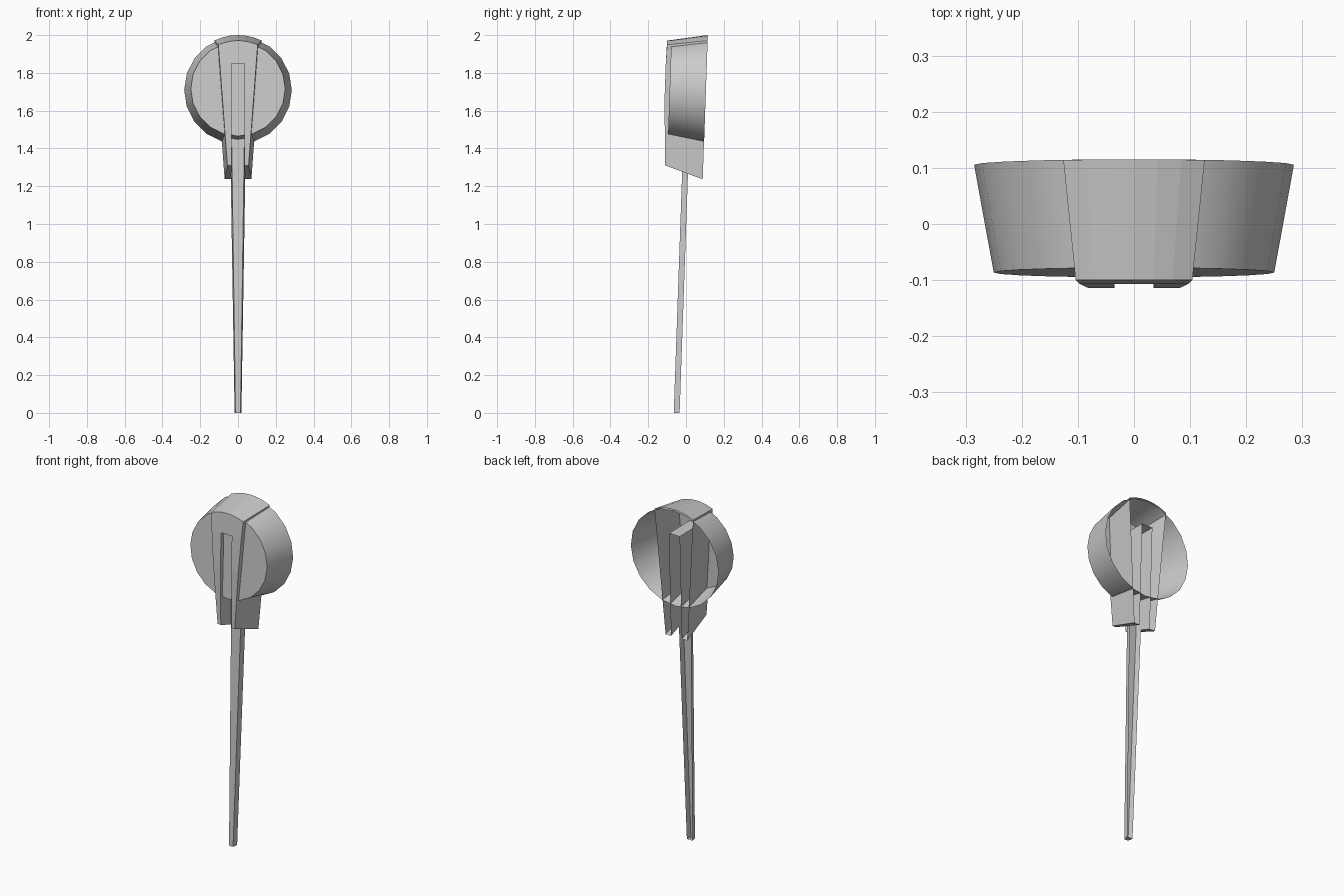
import bpy, bmesh, math
from mathutils import Matrix

if "Cube" in bpy.data.objects:
    bpy.data.objects.remove(bpy.data.objects["Cube"])

LEAN = math.tan(math.radians(2.0))   # everything leans back slightly
CZ = 1.712                           # height of the cup axis


def lean(z):
    return (z - CZ) * LEAN


def finish(bm, name, smooth=False):
    bmesh.ops.recalc_face_normals(bm, faces=bm.faces)
    # open shells: make the front faces point towards -y
    front = min(bm.faces, key=lambda f: f.calc_center_median().y)
    if front.normal.y > 0:
        bmesh.ops.reverse_faces(bm, faces=bm.faces)
    me = bpy.data.meshes.new(name)
    bm.to_mesh(me)
    bm.free()
    ob = bpy.data.objects.new(name, me)
    bpy.context.collection.objects.link(ob)
    if smooth:
        bpy.ops.object.select_all(action='DESELECT')
        bpy.context.view_layer.objects.active = ob
        ob.select_set(True)
        bpy.ops.object.shade_smooth_by_angle(angle=math.radians(30))
    return ob


# Cup: tapered drum with a closed front and an open back
bm = bmesh.new()
bmesh.ops.create_cone(bm, cap_ends=True, segments=20, radius1=0.285, radius2=0.25, depth=0.192)
back = [f for f in bm.faces if len(f.verts) > 4 and f.calc_center_median().z < 0]
bmesh.ops.delete(bm, geom=back, context='FACES_ONLY')
bmesh.ops.transform(bm, verts=bm.verts,
                    matrix=Matrix.Translation((0, 0.0095, CZ)) @ Matrix.Rotation(math.radians(88), 4, 'X'))
finish(bm, "cup", True)

# Forked bracket: front outline with a slot, walls running back, open behind
SLOT = 0.035


def front_width(z):
    return 0.056 + 0.075 * (z - 1.31)


def back_width(z):
    return 0.071 + 0.0735 * (z - 1.24)


bm = bmesh.new()
# leg levels: (front z, front y, back z)
levels = [(1.31, -0.11, 1.237), (1.65, -0.114, 1.65), (1.85, -0.107, 1.848)]


def pair(xf, yf, zf, xb, zb):
    return (bm.verts.new((xf, yf, zf)), bm.verts.new((xb, 0.105 + lean(zb), zb)))


outer, inner = {}, {}
for s in (-1, 1):
    outer[s] = [pair(s * front_width(zf), yf, zf, s * back_width(zb), zb) for zf, yf, zb in levels]
    inner[s] = [pair(s * SLOT, yf, zf, s * SLOT, zb) for zf, yf, zb in levels]
arc = []
for i in range(7):
    t = i / 3 - 1
    xf, xb = t * 0.104, t * 0.126
    zf = CZ + math.sqrt(0.259 ** 2 - xf ** 2)
    zb = CZ + math.sqrt(0.288 ** 2 - xb ** 2)
    arc.append(pair(xf, -0.1, zf, xb, zb))
loop = (inner[-1][:1] + outer[-1] + arc + outer[1][::-1] + inner[1] + inner[-1][:0:-1])
for a, b in zip(loop, loop[1:] + loop[:1]):
    bm.faces.new((a[0], b[0], b[1], a[1]))
for s in (-1, 1):
    for i in range(2):
        bm.faces.new([p[0] for p in (outer[s][i], outer[s][i + 1], inner[s][i + 1], inner[s][i])])
bm.faces.new([p[0] for p in [inner[-1][2], outer[-1][2]] + arc + [outer[1][2], inner[1][2]]])
finish(bm, "forked_bracket")

# Stake: long tapered channel, open behind
bm = bmesh.new()
rings = []
for z, wf, wb in ((0.0, 0.013, 0.018), (1.47, 0.034, 0.042)):
    y = lean(z) + 0.01
    rings.append([bm.verts.new(c) for c in ((-wb, y + 0.016, z), (-wf, y - 0.015, z),
                                            (wf, y - 0.015, z), (wb, y + 0.016, z))])
lo, hi = rings
for i in range(3):
    bm.faces.new((lo[i], lo[i + 1], hi[i + 1], hi[i]))
bm.faces.new(lo)
finish(bm, "stake")
